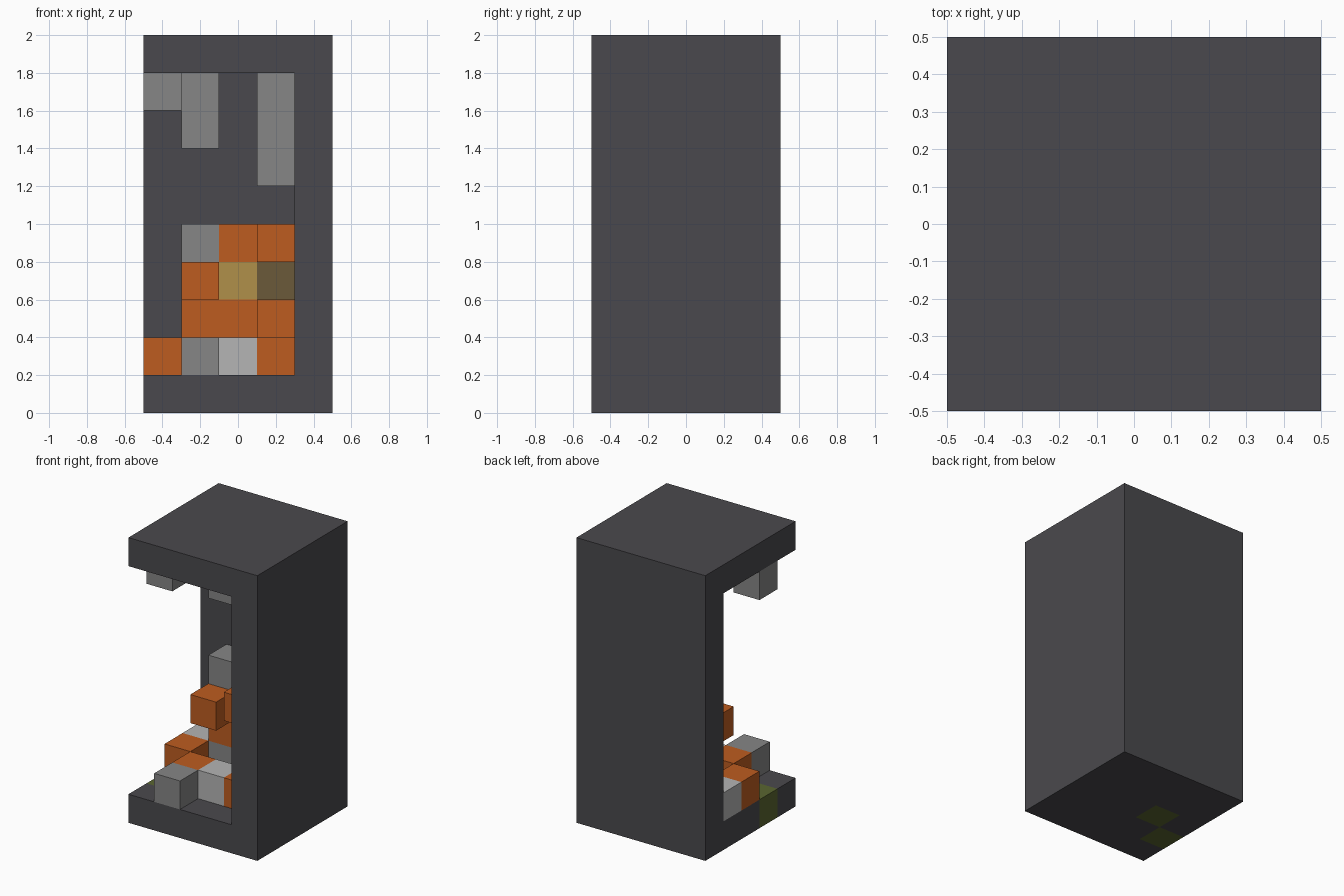
import bpy
import bmesh
from mathutils import Vector

cube = bpy.data.objects.get("Cube")
if cube:
    bpy.data.objects.remove(cube)

CELL = 0.2
WIDE, TALL = 5, 10


def make_material(name, hex_code):
    def linear(text):
        c = int(text, 16) / 255
        return c / 12.92 if c < 0.04 else ((c + 0.055) / 1.055) ** 2.4
    rgba = [linear(hex_code[n:n + 2]) for n in range(0, 6, 2)] + [1]
    mat = bpy.data.materials.new(name)
    mat.use_nodes = True
    mat.diffuse_color = rgba
    bsdf = mat.node_tree.nodes["Principled BSDF"]
    bsdf.inputs["Base Color"].default_value = rgba
    bsdf.inputs["Roughness"].default_value = 0.9
    return mat


dark = make_material("dark stone", "4A494D")
grey = make_material("grey stone", "868686")
pale = make_material("pale stone", "B5B5B5")
orange = make_material("orange", "BD5C20")
gold = make_material("gold", "B0904A")
brown = make_material("brown", "6B5A3A")
olive = make_material("olive", "5A6630")

# Floor tiles set into the shell
tiles = [(0, 1, 0), (1, 2, 0)]

# Open shell: floor, ceiling, back wall and one side wall
shell = [(i, j, k) for i in range(WIDE) for j in range(WIDE) for k in range(TALL)
         if (k in (0, TALL - 1) or i == WIDE - 1 or j == WIDE - 1)
         and (i, j, k) not in tiles]

# Each part: name, material, grid cells (column, depth, height)
parts = [
    ("shell", dark, shell),
    ("floor_tiles", olive, tiles),
    ("front_hanging_stone", grey, [(0, 1, 8)]),
    ("short_hanging_stone", grey, [(1, 3, k) for k in (7, 8)]),
    ("long_hanging_stone", grey, [(3, 3, k) for k in (6, 7, 8)]),
    ("grey_blocks", grey, [(1, 0, 1), (1, 3, 1), (2, 3, 1), (1, 3, 4)]),
    ("pale_blocks", pale, [(2, 1, 1), (0, 3, 1)]),
    ("low_orange_blocks", orange, [(1, 1, 1), (0, 2, 1), (3, 1, 1), (3, 2, 1)]),
    ("middle_orange_blocks", orange, [(1, 3, 2), (2, 3, 2), (3, 2, 2)]),
    ("high_orange_blocks", orange, [(1, 2, 3), (1, 3, 3), (2, 3, 4), (3, 1, 4)]),
    ("gold_block", gold, [(2, 3, 3)]),
    ("brown_block", brown, [(3, 3, 3)]),
]
occupied = {cell for _, _, cells in parts for cell in cells}


def build(name, mat, cells):
    """Join cubes into one mesh, leaving out faces buried between cells."""
    bm = bmesh.new()
    for cell in cells:
        centre = Vector(cell) + Vector((0.5 - WIDE / 2, 0.5 - WIDE / 2, 0.5))
        for axis in range(3):
            for side in (-1, 1):
                step = Vector((0, 0, 0))
                step[axis] = side
                if tuple(int(c + s) for c, s in zip(cell, step)) in occupied:
                    continue
                u = Vector((0, 0, 0))
                u[(axis + 1) % 3] = 0.5
                v = step.cross(u)
                mid = centre + step / 2
                corners = (mid - u - v, mid + u - v, mid + u + v, mid - u + v)
                bm.faces.new([bm.verts.new(p * CELL) for p in corners])
    bmesh.ops.remove_doubles(bm, verts=bm.verts[:], dist=0.001)
    mesh = bpy.data.meshes.new(name)
    bm.to_mesh(mesh)
    bm.free()
    mesh.materials.append(mat)
    bpy.context.collection.objects.link(bpy.data.objects.new(name, mesh))


for part in parts:
    build(*part)
